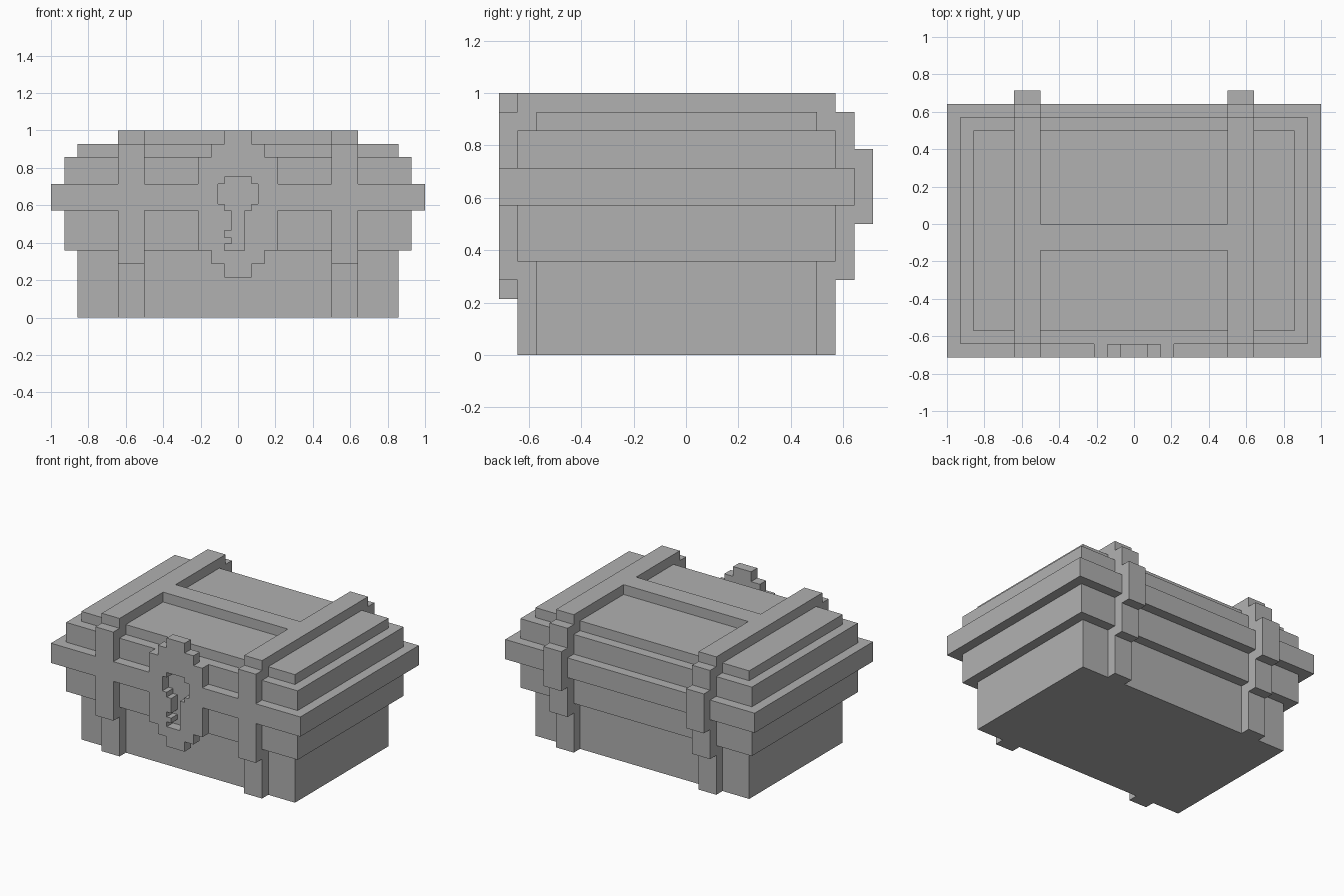
import bpy
from mathutils import Matrix

U = 1 / 14  # block size; the chest is 28 blocks wide

old = bpy.data.objects.get("Cube")
if old:
    bpy.data.objects.remove(old, do_unlink=True)

grey = bpy.data.materials.new("plain grey")
grey.use_nodes = True
grey.diffuse_color = (0.44, 0.44, 0.44, 1)
grey.node_tree.nodes["Principled BSDF"].inputs["Base Color"].default_value = grey.diffuse_color


def box(name, x, y, z):
    """Box between block limits on each axis."""
    bpy.ops.mesh.primitive_cube_add(size=1)
    ob = bpy.context.object
    ob.name = name
    spans = (x, y, z)
    ob.data.transform(Matrix.Translation([sum(s) / 2 * U for s in spans])
                      @ Matrix.Diagonal([(s[1] - s[0]) * U for s in spans] + [1]))
    ob.data.materials.append(grey)
    return ob


def prism(name, outlines, span, turn):
    """Extrude flat outlines over a span; a second outline becomes a hole."""
    curve = bpy.data.curves.new(name, "CURVE")
    curve.dimensions = "2D"
    curve.fill_mode = "BOTH"
    curve.extrude = (span[1] - span[0]) / 2 * U
    for pts in outlines:
        spline = curve.splines.new("POLY")
        spline.points.add(len(pts) - 1)
        for p, (a, b) in zip(spline.points, pts):
            p.co = (a * U, b * U, 0, 1)
        spline.use_cyclic_u = True
    temp = bpy.data.objects.new(name + " curve", curve)
    bpy.context.collection.objects.link(temp)
    bpy.context.view_layer.update()
    graph = bpy.context.evaluated_depsgraph_get()
    mesh = bpy.data.meshes.new_from_object(temp.evaluated_get(graph))
    bpy.data.objects.remove(temp, do_unlink=True)
    mesh.transform(turn @ Matrix.Translation((0, 0, sum(span) / 2 * U)))
    mesh.shade_flat()
    mesh.materials.clear()
    mesh.materials.append(grey)
    ob = bpy.data.objects.new(name, mesh)
    bpy.context.collection.objects.link(ob)
    return ob


def mirrored(half):
    """Close a right-hand outline with its mirror image."""
    return half + [(-a, b) for a, b in reversed(half)]


# Stacked chest body and lid
box("lower_body", (-12, 12), (-8, 7), (0, 5))
box("middle_body", (-13, 13), (-9, 8), (5, 12))
box("lid_top", (-12, 12), (-8, 7), (12, 13))
box("lid_crossbar", (-7, 7), (-2, 0), (13, 14))

# Rim, open at the front behind the lock
box("rim", (-14, 14), (-9, 9), (8, 10))
for side, x in (("right", (-14, -3)), ("left", (3, 14))):
    box("rim_front_" + side, x, (-10, -9), (8, 10))

# Straps with hinge blocks at the back
strap = [(-9, 0), (-9, 4), (-10, 4), (-10, 13), (-9, 13), (-9, 14),
         (8, 14), (8, 13), (9, 13), (9, 11), (10, 11), (10, 7),
         (9, 7), (9, 4), (8, 4), (8, 0)]
side_turn = Matrix(((0, 0, 1, 0), (1, 0, 0, 0), (0, 1, 0, 0), (0, 0, 0, 1)))
prism("strap_left", [strap], (7, 9), side_turn)
prism("strap_right", [strap], (-9, -7), side_turn)

# Lock plate with a key-shaped opening
plate = mirrored([(1, 3), (1, 4), (2, 4), (2, 5), (3, 5), (3, 12),
                  (2, 12), (2, 13), (1, 13), (1, 14)])
head = mirrored([(.5, 8), (1, 8), (1, 8.5), (1.5, 8.5), (1.5, 10), (1, 10), (1, 10.5)])
teeth = [(-.5, 6.5), (-1, 6.5), (-1, 6), (-.5, 6), (-.5, 5.5), (-1, 5.5), (-1, 5), (.5, 5)]
front_turn = Matrix(((1, 0, 0, 0), (0, 0, -1, 0), (0, 1, 0, 0), (0, 0, 0, 1)))
prism("lock_plate", [plate, head + teeth], (9, 10), front_turn)
